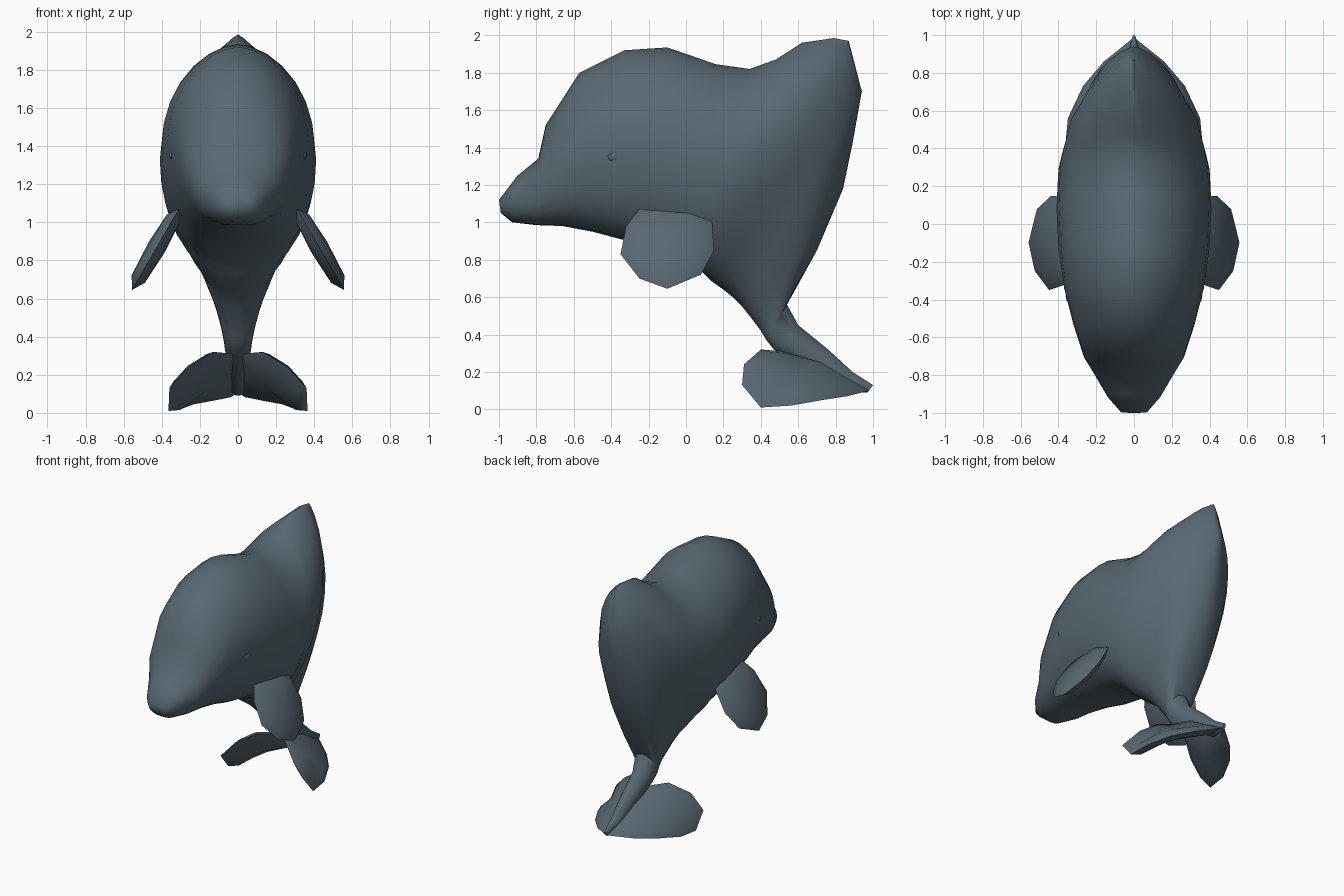
import bpy, bmesh, math
from mathutils import Vector

cube = bpy.data.objects.get("Cube")
if cube:
    bpy.data.objects.remove(cube, do_unlink=True)


def material(name, rgb):
    m = bpy.data.materials.new(name)
    m.use_nodes = True
    m.diffuse_color = (*rgb, 1)
    bsdf = m.node_tree.nodes["Principled BSDF"]
    bsdf.inputs["Base Color"].default_value = (*rgb, 1)
    bsdf.inputs["Roughness"].default_value = 0.8
    return m


SLATE = material("slate grey", (0.10, 0.14, 0.17))


def finish(name, bm, mirror=False):
    bmesh.ops.recalc_face_normals(bm, faces=bm.faces)
    mesh = bpy.data.meshes.new(name)
    bm.to_mesh(mesh)
    bm.free()
    mesh.materials.append(SLATE)
    ob = bpy.data.objects.new(name, mesh)
    bpy.context.collection.objects.link(ob)
    if mirror:
        ob.modifiers.new("Mirror", "MIRROR")
    bpy.ops.object.select_all(action="DESELECT")
    ob.select_set(True)
    bpy.context.view_layer.objects.active = ob
    bpy.ops.object.shade_smooth_by_angle(angle=math.radians(50))
    return ob


# Body sections: belly (y, z), back (y, z), half width, sharpness of the back
SECTIONS = [
    (-.99, 1.05, -1.0, 1.12, .07, 1), (-.93, 1.0, -.9, 1.25, .14, 1),
    (-.8, .985, -.79, 1.34, .21, 1), (-.66, .98, -.75, 1.52, .265, 1),
    (-.5, .95, -.57, 1.8, .32, 1.1), (-.35, .91, -.33, 1.92, .37, 1.15),
    (-.15, .88, -.1, 1.935, .4, 1.15), (0, .81, .16, 1.845, .41, 1.15),
    (.06, .76, .34, 1.82, .405, 1.15), (.1, .72, .48, 1.87, .4, 1.35),
    (.13, .69, .62, 1.96, .38, 1.6), (.2, .64, .79, 1.985, .345, 1.7),
    (.25, .6, .87, 1.97, .3, 1.7), (.3, .55, .94, 1.7, .25, 1.4),
    (.34, .5, .89, 1.42, .205, 1.2), (.37, .46, .84, 1.18, .165, 1.1),
    (.4, .42, .7, .85, .125, 1.1), (.43, .37, .54, .56, .09, 1.1),
    (.47, .32, .6, .45, .075, 1.3), (.65, .22, .76, .32, .06, 1.4),
    (.85, .09, .89, .2, .04, 1.2), (.97, .09, 1.0, .13, .01, 1),
]
SIDES = 28


def body():
    bm = bmesh.new()
    rings = []
    for by, bz, ty, tz, w, sharp in SECTIONS:
        low, high = Vector((0, by, bz)), Vector((0, ty, tz))
        belly = 0.68 if by < .05 else 0.88
        ring = []
        for i in range(SIDES):
            a = math.tau * i / SIDES
            s, c = math.sin(a), math.cos(a)
            p = low.lerp(high, (s + 1) / 2)
            p.x = math.copysign(w * abs(c) ** (sharp if s > 0 else belly), c)
            ring.append(bm.verts.new(p))
        rings.append(ring)
    for r, q in zip(rings, rings[1:]):
        for i in range(SIDES):
            j = (i + 1) % SIDES
            bm.faces.new((r[i], r[j], q[j], q[i]))
    bm.faces.new(rings[0])
    bm.faces.new(rings[-1])
    bmesh.ops.remove_doubles(bm, verts=bm.verts, dist=0.0005)
    return finish("body", bm)


# Lens shaped plate: a thin rim that swells towards its middle on both sides
def paddle(name, rim, normal, thick):
    bm = bmesh.new()
    points = [Vector(p) for p in rim]
    mid = sum(points, Vector()) / len(points)
    n = Vector(normal).normalized()
    edge = [bm.verts.new(p) for p in points]
    count = len(edge)
    for side in (1, -1):
        inner = [bm.verts.new(mid.lerp(p, .75) + n * side * thick * .8) for p in points]
        top = bm.verts.new(mid + n * side * thick)
        for i in range(count):
            j = (i + 1) % count
            bm.faces.new((edge[i], edge[j], inner[j], inner[i]))
            bm.faces.new((inner[i], inner[j], top))
    return finish(name, bm, mirror=True)


body()

# Flippers: outline in side view, leaning outwards as it drops
side_outline = [(-.25, 1.07), (-.32, .98), (-.35, .83), (-.25, .7), (-.1, .645),
                (.08, .72), (.15, .85), (.14, 1.0), (.05, 1.07)]
paddle("flippers", [(.31 + (1.07 - z) * .58, y, z) for y, z in side_outline],
       (.86, 0, .5), .05)

# Tail flukes sweeping forwards and down from the stem
paddle("tail_flukes",
       [(.02, .52, .31), (.13, .4, .32), (.26, .31, .24), (.36, .3, .13),
        (.365, .4, .01), (.35, .56, .02), (.27, .73, .05), (.16, .86, .07),
        (.01, .98, .1), (.01, .74, .25)],
       (.55, .1, .8), .045)

# Small eyes set in the sides of the head
bm = bmesh.new()
bmesh.ops.create_icosphere(bm, subdivisions=1, radius=1)
for v in bm.verts:
    v.co = Vector((.335, -.38, 1.35)) + Vector((v.co.x * .03, v.co.y * .05, v.co.z * .035))
finish("eyes", bm, mirror=True)
